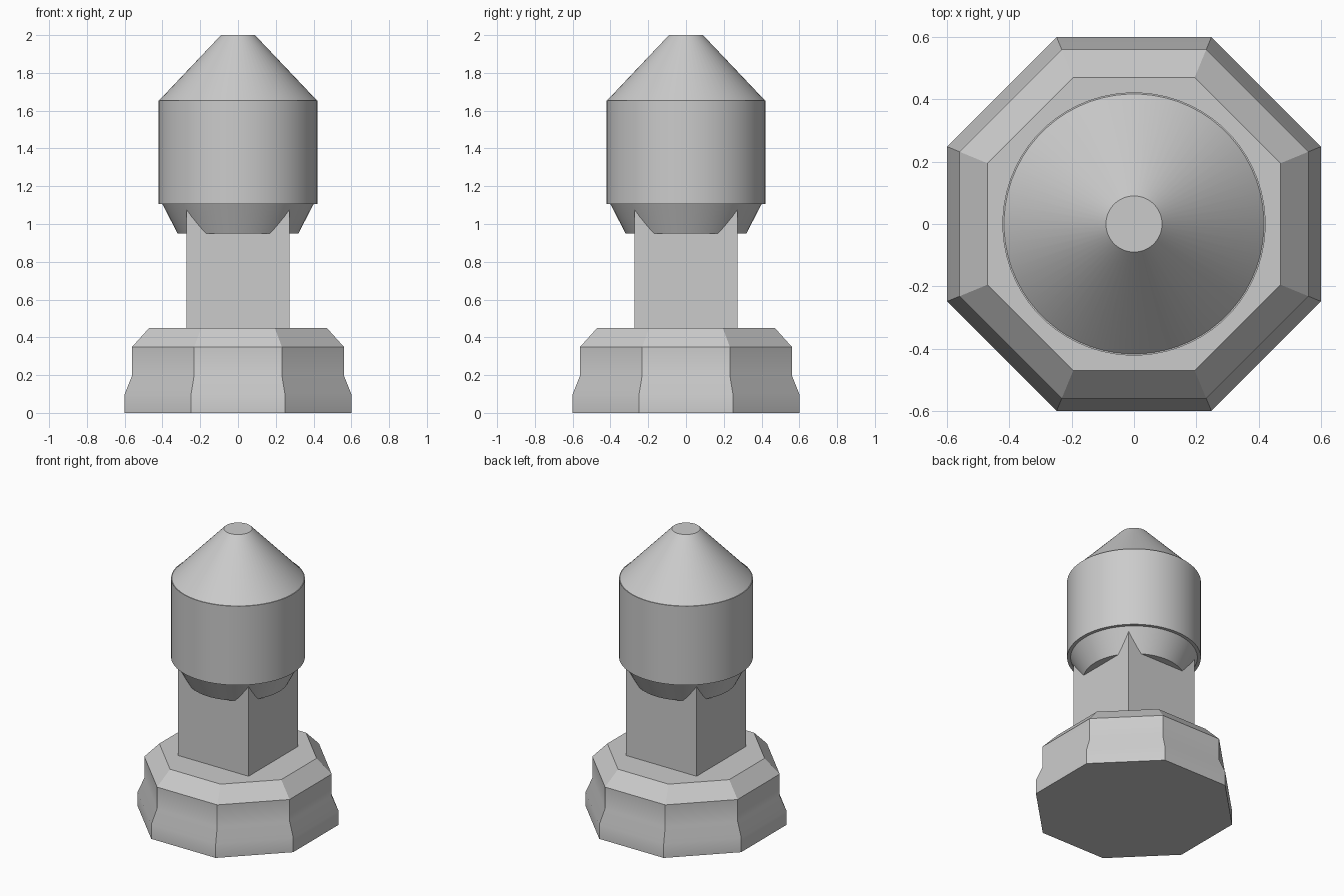
import bpy, bmesh, math

cube = bpy.data.objects.get("Cube")
if cube:
    bpy.data.objects.remove(cube, do_unlink=True)

grey = bpy.data.materials.new("plain_grey")
grey.use_nodes = True
colour = (0.6, 0.6, 0.6, 1)
grey.diffuse_color = colour
grey.node_tree.nodes["Principled BSDF"].inputs["Base Color"].default_value = colour


def stack(name, sides, profile):
    """Closed prism with rings given as (distance to flat side, height)."""
    bm = bmesh.new()
    rings = []
    for apothem, z in profile:
        r = apothem / math.cos(math.pi / sides)
        angles = [(i + 0.5) * math.tau / sides for i in range(sides)]
        rings.append([bm.verts.new((r * math.cos(a), r * math.sin(a), z)) for a in angles])
    for low, high in zip(rings, rings[1:]):
        for i in range(sides):
            j = (i + 1) % sides
            bm.faces.new((low[i], low[j], high[j], high[i]))
    bm.faces.new(rings[0][::-1])
    bm.faces.new(rings[-1])
    mesh = bpy.data.meshes.new(name)
    bm.to_mesh(mesh)
    bm.free()
    mesh.materials.append(grey)
    obj = bpy.data.objects.new(name, mesh)
    bpy.context.collection.objects.link(obj)
    bpy.ops.object.select_all(action='DESELECT')
    obj.select_set(True)
    bpy.context.view_layer.objects.active = obj
    bpy.ops.object.shade_smooth_by_angle(angle=math.radians(30))
    return obj


# Octagonal foot with a waisted side and a bevelled top
stack("base", 8, [(0.6, 0), (0.6, 0.1), (0.56, 0.2), (0.56, 0.35), (0.47, 0.45)])

# Square post
stack("column", 4, [(0.272, 0.45), (0.272, 1.1)])

# Tapered collar that the post corners cut through
stack("collar", 64, [(0.32, 0.95), (0.4, 1.105)])

# Round head and its blunt cone
stack("drum", 64, [(0.422, 1.105), (0.422, 1.655)])
stack("cone_top", 64, [(0.417, 1.655), (0.09, 2.0)])
